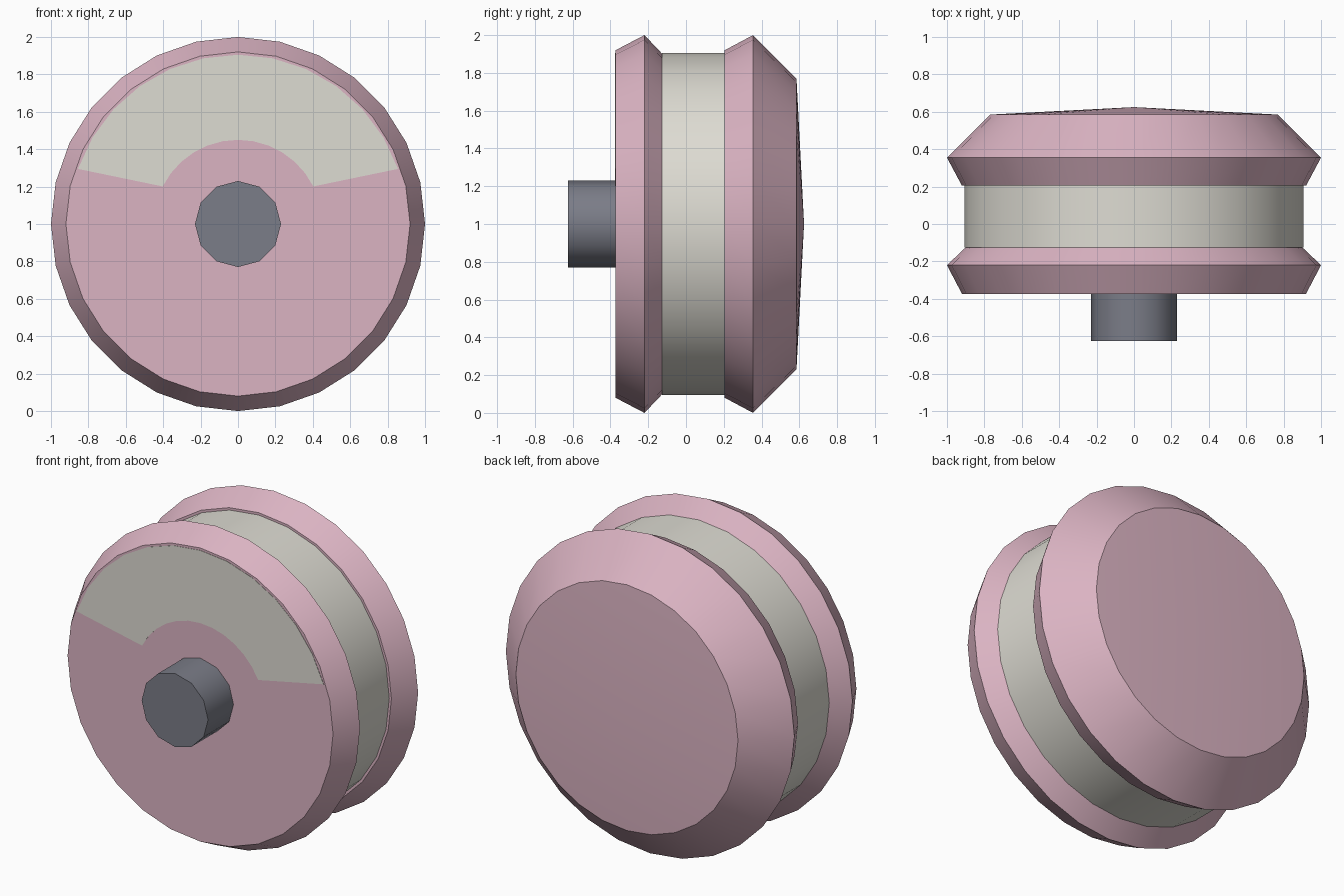
import bpy, bmesh, math

cube = bpy.data.objects.get("Cube")
if cube:
    bpy.data.objects.remove(cube)


def material(name, rgb):
    m = bpy.data.materials.new(name)
    m.use_nodes = True
    m.diffuse_color = (*rgb, 1)
    m.node_tree.nodes["Principled BSDF"].inputs["Base Color"].default_value = (*rgb, 1)
    return m


pink = material("dusty pink", (0.71, 0.455, 0.545))
ivory = material("warm grey", (0.73, 0.715, 0.65))
steel = material("slate grey", (0.198, 0.205, 0.246))


def finish(name, bm, mat):
    bmesh.ops.recalc_face_normals(bm, faces=bm.faces)
    mesh = bpy.data.meshes.new(name)
    bm.to_mesh(mesh)
    bm.free()
    mesh.materials.append(mat)
    ob = bpy.data.objects.new(name, mesh)
    bpy.context.collection.objects.link(ob)
    bpy.ops.object.select_all(action="DESELECT")
    ob.select_set(True)
    bpy.context.view_layer.objects.active = ob
    bpy.ops.object.shade_smooth_by_angle(angle=math.radians(35))
    return ob


def point(r, y, angle):
    return (r * math.sin(angle), y, 1 + r * math.cos(angle))


def turned(name, profile, sides, mat, apex=None):
    """Turn a (radius, y) profile about the y axis, closed by caps or an apex."""
    bm = bmesh.new()
    rings = [[bm.verts.new(point(r, y, math.tau * i / sides)) for i in range(sides)]
             for r, y in profile]
    for a, b in zip(rings, rings[1:]):
        for i in range(sides):
            j = (i + 1) % sides
            bm.faces.new((a[i], a[j], b[j], b[i]))
    bm.faces.new(rings[0])
    if apex is None:
        bm.faces.new(rings[-1])
    else:
        tip = bm.verts.new((0, apex, 1))
        for i in range(sides):
            bm.faces.new((rings[-1][i], rings[-1][(i + 1) % sides], tip))
    return finish(name, bm, mat)


# Wheel body: two bevelled flanges around a central band
turned("front_flange", [(0.92, -0.373), (1, -0.22), (0.9, -0.125)], 28, pink)
turned("center_band", [(0.905, -0.126), (0.905, 0.206)], 28, ivory)
turned("back_flange", [(0.92, 0.205), (1, 0.355), (0.77, 0.585)], 28, pink, apex=0.625)

# Axle stub
turned("axle", [(0.23, -0.625), (0.23, -0.37)], 12, steel)

# Pale fan-shaped panel on the upper front face
bm = bmesh.new()
steps = 12
outer, inner = [], []
for i in range(steps + 1):
    t = 2 * i / steps - 1
    outer.append(bm.verts.new(point(0.905, -0.375, t * math.radians(71))))
    inner.append(bm.verts.new(point(0.45, -0.375, t * math.radians(63.5))))
for i in range(steps):
    bm.faces.new((outer[i], outer[i + 1], inner[i + 1], inner[i]))
panel = bmesh.ops.extrude_face_region(bm, geom=bm.faces[:])
for v in panel["geom"]:
    if isinstance(v, bmesh.types.BMVert):
        v.co.y += 0.004
finish("front_panel", bm, ivory)
